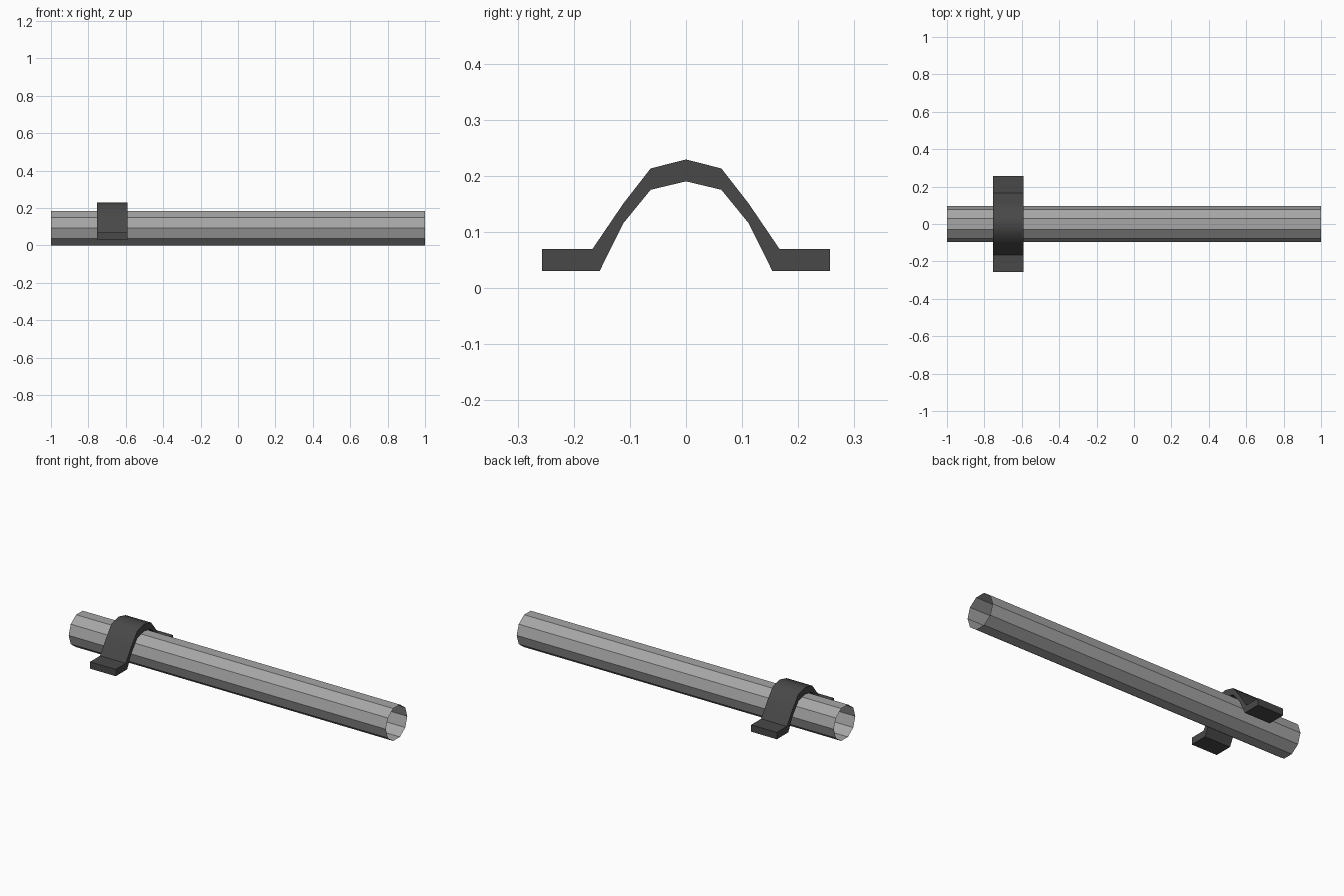
import bpy, bmesh, math

cube = bpy.data.objects.get("Cube")
if cube:
    bpy.data.objects.remove(cube, do_unlink=True)


def material(name, value):
    mat = bpy.data.materials.new(name)
    mat.use_nodes = True
    colour = (value, value, value, 1)
    mat.diffuse_color = colour
    mat.node_tree.nodes["Principled BSDF"].inputs["Base Color"].default_value = colour
    return mat


def extrude_profile(name, points, x_start, x_end, mat, capped):
    """Sweep a closed (y, z) outline along x."""
    bm = bmesh.new()
    start, end = [[bm.verts.new((x, y, z)) for y, z in points] for x in (x_start, x_end)]
    count = len(points)
    for i in range(count):
        j = (i + 1) % count
        bm.faces.new((start[i], end[i], end[j], start[j]))
    if capped:
        bm.faces.new(start)
        bm.faces.new(end[::-1])
    bmesh.ops.recalc_face_normals(bm, faces=bm.faces)
    mesh = bpy.data.meshes.new(name)
    bm.to_mesh(mesh)
    bm.free()
    mesh.materials.append(mat)
    obj = bpy.data.objects.new(name, mesh)
    bpy.context.collection.objects.link(obj)
    return obj


# Open-ended ten-sided pipe
SIDES, RADIUS = 10, 0.097
HEIGHT = RADIUS * math.sin(math.radians(72))
ring = [(RADIUS * math.cos(math.tau * i / SIDES),
         HEIGHT + RADIUS * math.sin(math.tau * i / SIDES)) for i in range(SIDES)]
extrude_profile("pipe", ring, -1, 1, material("light grey", 0.38), False)

# Saddle clamp: half outline mirrored across the pipe
outer = [(0.257, 0.03), (0.257, 0.069), (0.167, 0.069), (0.112, 0.15), (0.063, 0.213)]
inner = [(0.063, 0.175), (0.112, 0.115), (0.154, 0.03)]
mirror = lambda pts: [(-y, z) for y, z in reversed(pts)]
outline = outer + [(0, 0.229)] + mirror(outer) + mirror(inner) + [(0, 0.19)] + inner
clamp = extrude_profile("pipe_clamp", outline, -0.753, -0.591, material("dark grey", 0.065), True)

# Smooth arch with crisp folds and rims
bpy.ops.object.select_all(action="DESELECT")
clamp.select_set(True)
bpy.context.view_layer.objects.active = clamp
bpy.ops.object.shade_smooth_by_angle(angle=math.radians(45))
